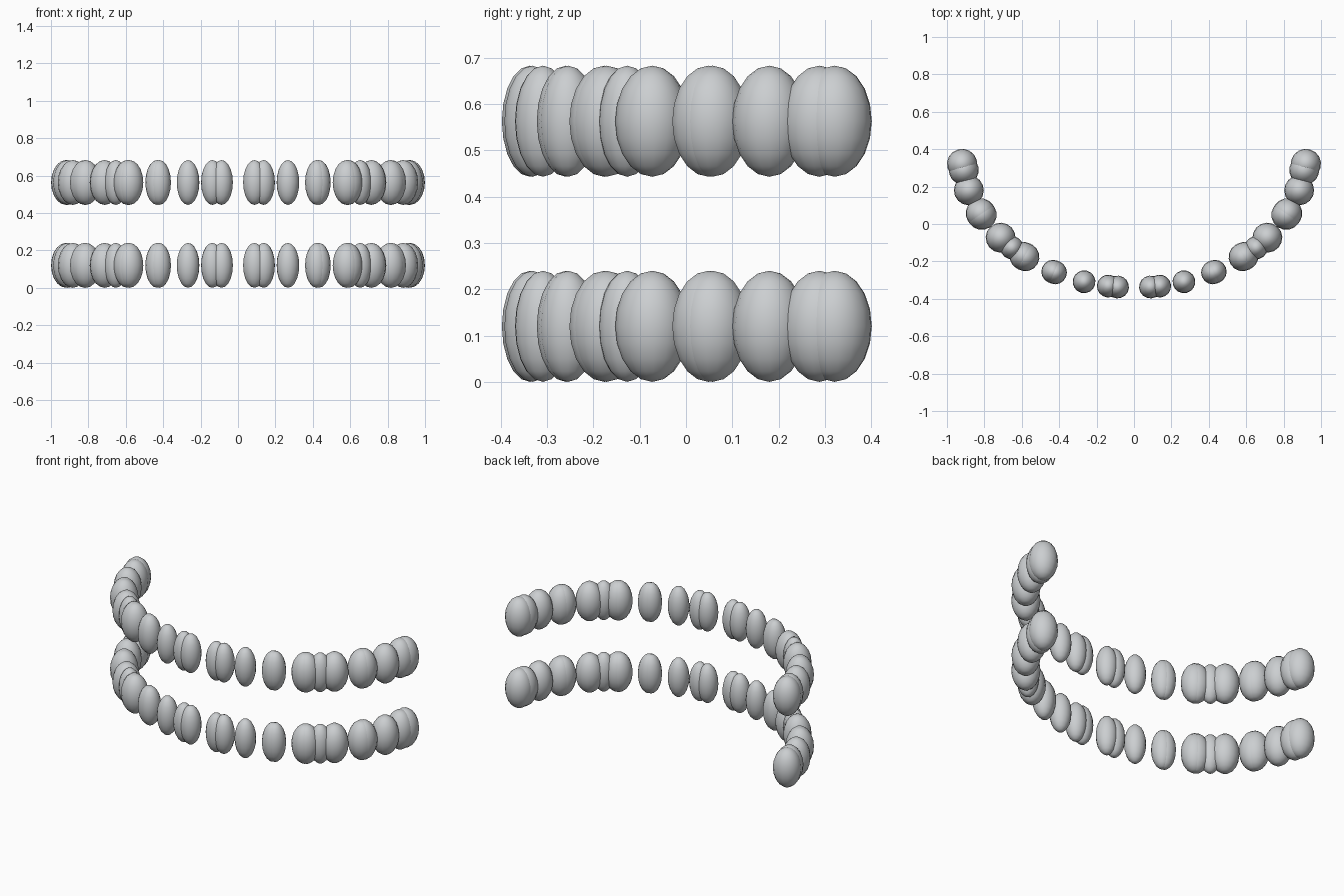
import bpy, bmesh, math
from mathutils import Matrix, Vector

if "Cube" in bpy.data.objects:
    bpy.data.objects.remove(bpy.data.objects["Cube"])

# One flat colour for the whole model
enamel = bpy.data.materials.new("pale_grey")
enamel.diffuse_color = (0.60, 0.62, 0.635, 1.0)
enamel.use_nodes = True
enamel.node_tree.nodes["Principled BSDF"].inputs["Base Color"].default_value = enamel.diffuse_color

HALF_HEIGHT = 0.12
ROW_HEIGHTS = {"lower": 0.12, "upper": 0.563}

# Beads along the right half of the arch: x, y, radius, offset of a doubled bead
BEADS = [
    (0.088, -0.337, 0.061, 0.0),
    (0.137, -0.332, 0.061, 0.0),
    (0.267, -0.309, 0.061, 0.0),
    (0.427, -0.257, 0.063, 0.006),
    (0.586, -0.174, 0.076, 0.005),
    (0.653, -0.127, 0.062, 0.0),
    (0.713, -0.073, 0.080, 0.0),
    (0.817, 0.053, 0.080, 0.005),
    (0.883, 0.180, 0.080, 0.0),
    (0.910, 0.288, 0.080, 0.0),
    (0.919, 0.321, 0.081, 0.0),
]


def bead(name, x, y, z, radius, angle):
    """Upright egg-shaped bead turned to follow the arch."""
    bm = bmesh.new()
    bmesh.ops.create_uvsphere(bm, u_segments=16, v_segments=10, radius=1.0)
    bm.transform(Matrix.Rotation(angle, 4, 'Z')
                 @ Matrix.Diagonal((radius, radius, HALF_HEIGHT, 1.0)))
    for f in bm.faces:
        f.smooth = True
    mesh = bpy.data.meshes.new(name)
    bm.to_mesh(mesh)
    bm.free()
    mesh.materials.append(enamel)
    obj = bpy.data.objects.new(name, mesh)
    obj.location = (x, y, z)
    bpy.context.collection.objects.link(obj)


# Two identical rows, each mirrored left to right
for row, z in ROW_HEIGHTS.items():
    for side, s in (("right", 1), ("left", -1)):
        for i, (x, y, r, off) in enumerate(BEADS):
            # Direction of the arch at this bead
            a = BEADS[max(i - 1, 0)]
            b = BEADS[min(i + 1, len(BEADS) - 1)]
            t = Vector((b[0] - a[0], b[1] - a[1])).normalized()
            angle = math.atan2(t.y, s * t.x)
            for k, d in enumerate((-off, off) if off else (0.0,)):
                bead(f"{row}_{side}_bead_{i + 1}_{k + 1}",
                     s * (x + t.x * d), y + t.y * d, z, r, angle)
